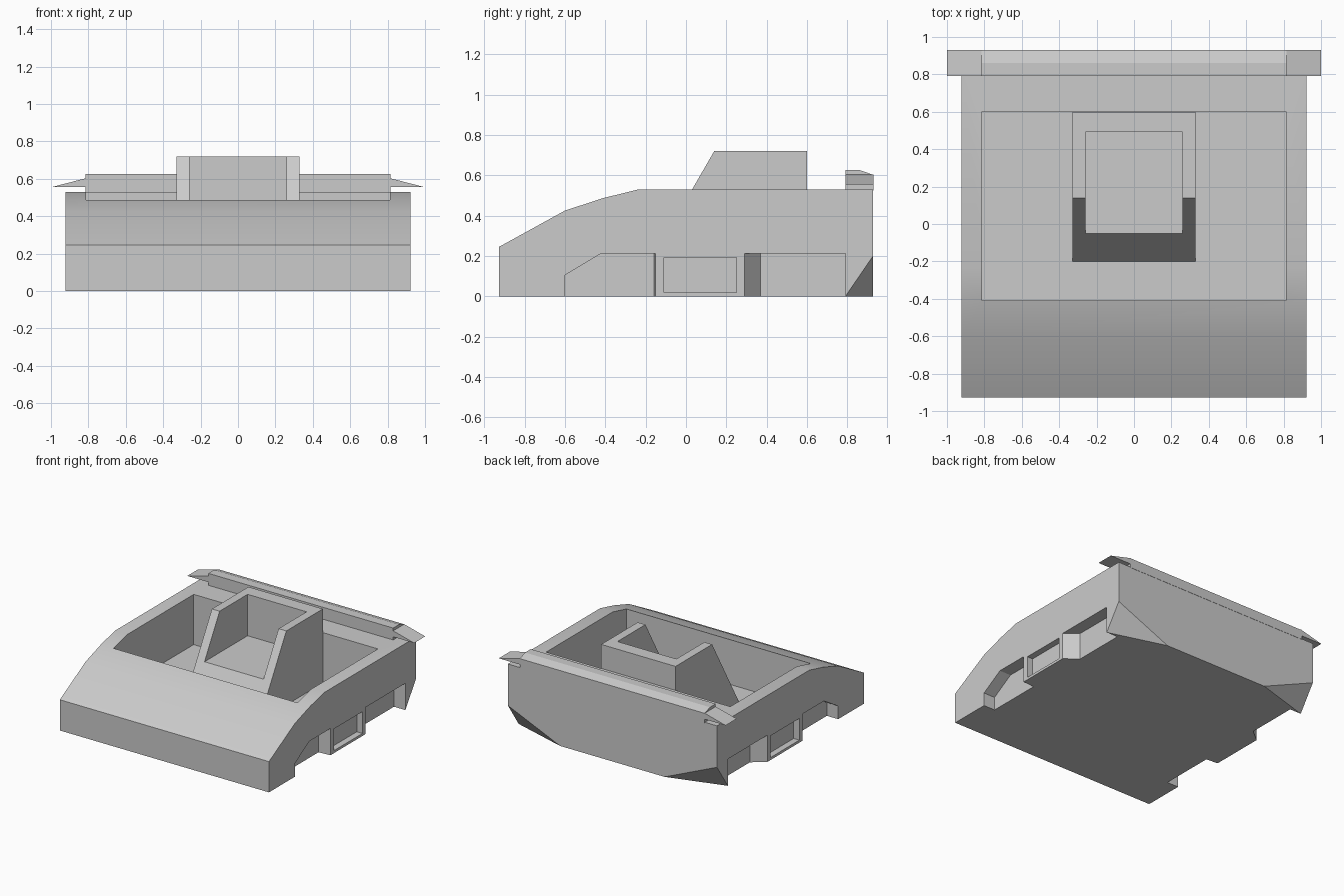
import bpy, bmesh
from mathutils import Vector
from math import radians

if "Cube" in bpy.data.objects:
    bpy.data.objects.remove(bpy.data.objects["Cube"])

grey = bpy.data.materials.new("plain_grey")
grey.use_nodes = True
COLOUR = (0.6, 0.6, 0.6, 1)
grey.diffuse_color = COLOUR
grey.node_tree.nodes["Principled BSDF"].inputs["Base Color"].default_value = COLOUR


def prism(name, outline, lo, hi, axis):
    """Extrude a 2D outline along an axis; the outline holds the other two, in order."""
    bm = bmesh.new()

    def point(a, b, t):
        co = [a, b]
        co.insert(axis, t)
        return co

    face = bm.faces.new([bm.verts.new(point(a, b, lo)) for a, b in outline])
    ext = bmesh.ops.extrude_face_region(bm, geom=[face])
    shift = Vector((0, 0, 0))
    shift[axis] = hi - lo
    moved = [v for v in ext["geom"] if isinstance(v, bmesh.types.BMVert)]
    bmesh.ops.translate(bm, verts=moved, vec=shift)
    bmesh.ops.recalc_face_normals(bm, faces=bm.faces[:])
    mesh = bpy.data.meshes.new(name)
    bm.to_mesh(mesh)
    bm.free()
    mesh.materials.append(grey)
    obj = bpy.data.objects.new(name, mesh)
    bpy.context.collection.objects.link(obj)
    return obj


def rect(a0, a1, b0, b1):
    return [(a0, b0), (a1, b0), (a1, b1), (a0, b1)]


def cut(obj, cutter):
    """Subtract the cutter, bake the result and drop the cutter."""
    cutter.hide_render = True
    mod = obj.modifiers.new("cut", "BOOLEAN")
    mod.operation = "DIFFERENCE"
    mod.solver = "EXACT"
    mod.object = cutter
    bpy.context.view_layer.update()
    graph = bpy.context.evaluated_depsgraph_get()
    mesh = bpy.data.meshes.new_from_object(obj.evaluated_get(graph))
    obj.modifiers.clear()
    obj.data = mesh
    bpy.data.objects.remove(cutter)


def slice_off(obj, a, b, c, outside):
    """Cut the mesh by the plane through a, b, c and cap it, removing the outside point's half."""
    a, b, c = Vector(a), Vector(b), Vector(c)
    normal = (b - a).cross(c - a).normalized()
    if normal.dot(Vector(outside) - a) < 0:
        normal.negate()
    bm = bmesh.new()
    bm.from_mesh(obj.data)
    res = bmesh.ops.bisect_plane(bm, geom=bm.verts[:] + bm.edges[:] + bm.faces[:],
                                 plane_co=a, plane_no=normal, dist=1e-5, clear_outer=True)
    rim = [e for e in res["geom_cut"] if isinstance(e, bmesh.types.BMEdge)]
    bmesh.ops.holes_fill(bm, edges=rim)
    bmesh.ops.recalc_face_normals(bm, faces=bm.faces[:])
    bm.to_mesh(obj.data)
    bm.free()


W, BACK = 0.922, 0.927       # half width and rear of the hull
FLOOR, NOTCH = 0.13, 0.822   # well floor height and inner wall of the side notches

# Hull with a curved nose
hull = prism("hull", [(-BACK, 0), (-BACK, 0.245), (-0.6, 0.425), (-0.41, 0.487),
                      (-0.235, 0.53), (BACK, 0.53), (BACK, 0)], -W, W, 0)

# Chamfered lower rear corners
for s in (-1, 1):
    slice_off(hull, (s * W, 0.79, 0), (s * W, BACK, 0.2), (s * 0.46, BACK, 0), (s * W, BACK, 0))

# Open well in the deck
cut(hull, prism("well_cutter", rect(-0.812, 0.812, -0.41, 0.602), FLOOR, 1, 2))

# Side notches
notch = [(-0.6, -0.1), (-0.6, 0.105), (-0.42, 0.213), (0.79, 0.213), (0.79, -0.1)]
for s in (-1, 1):
    cut(hull, prism("notch_cutter", notch, *sorted((s * NOTCH, s * 1.1)), 0))

# Raised cabin, open on top and in front
cabin = prism("cabin", [(-0.206, 0.12), (0.14, 0.72), (0.6, 0.72), (0.6, 0.12)], -0.328, 0.328, 0)
cut(cabin, prism("cabin_cutter", rect(-0.26, 0.26, -0.4, 0.492), 0.39, 1, 2))

# Side boxes with a recessed panel
for s, side in ((-1, "right"), (1, "left")):
    plan = [(s * 0.816, -0.16), (s * W, -0.152), (s * W, 0.29), (s * 0.816, 0.375)]
    box = prism(side + "_side_box", plan, 0, 0.213, 2)
    cut(box, prism("panel_cutter", rect(-0.11, 0.25, 0.02, 0.193),
                   *sorted((s * 0.872, s * 1.1)), 0))

# Rear spoiler bar and its pointed tips
prism("spoiler_bar", [(0.79, 0.525), (0.79, 0.625), (0.862, 0.625), (0.929, 0.602),
                      (0.929, 0.525)], -0.815, 0.815, 0)
for s, side in ((-1, "right"), (1, "left")):
    prism(side + "_spoiler_tip", [(s * 0.81, 0.555), (s, 0.555), (s * 0.81, 0.604)],
          0.79, 0.929, 1)

# Smooth only the nose curve
bpy.ops.object.select_all(action="DESELECT")
hull.select_set(True)
bpy.context.view_layer.objects.active = hull
bpy.ops.object.shade_smooth_by_angle(angle=radians(30))
